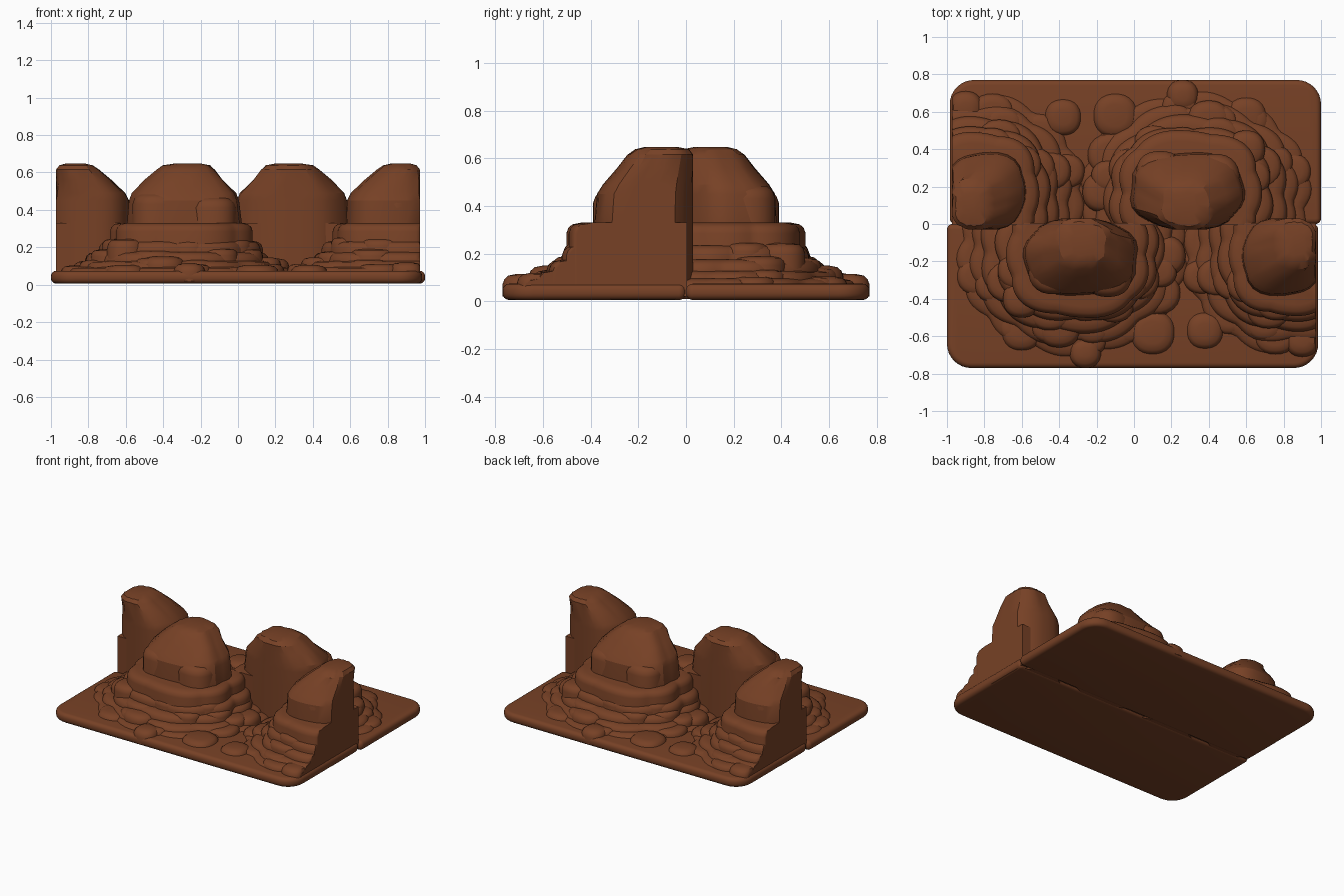
import bpy, bmesh, math, random

if "Cube" in bpy.data.objects:
    bpy.data.objects.remove(bpy.data.objects["Cube"])

random.seed(4)
rock = bpy.data.materials.new("red_brown_rock")
rock.diffuse_color = (0.185, 0.053, 0.019, 1)
rock.use_nodes = True
rock.node_tree.nodes["Principled BSDF"].inputs["Base Color"].default_value = rock.diffuse_color


def finish(bm, name, angle=40):
    """Make the object plus its half-turn twin for the rear half."""
    bmesh.ops.recalc_face_normals(bm, faces=bm.faces[:])
    me = bpy.data.meshes.new(name)
    bm.to_mesh(me)
    bm.free()
    me.materials.append(rock)
    me.shade_smooth()
    me.set_sharp_from_angle(angle=math.radians(angle))
    for side, turn in (("front", 0), ("rear", math.pi)):
        ob = bpy.data.objects.new(f"{name}_{side}", me)
        ob.rotation_euler.z = turn
        bpy.context.collection.objects.link(ob)


def loft(bm, rings, n=2.0, lobes=0, depth=0.0, wall=0.0, seg=72, phase=0.0, rough=0.0):
    """Stack superellipse rings (z, x0, x1, y0, y1), clipped by the flat walls."""
    loops = []
    for z, x0, x1, y0, y1 in rings:
        loop = []
        for i in range(seg):
            a = math.tau * i / seg
            c, s = math.cos(a), math.sin(a)
            r = (abs(c) ** n + abs(s) ** n) ** (-1 / n)
            if lobes:
                r *= 1 - depth + depth * 1.3 * abs(math.sin(lobes * a / 2 + phase + 0.5 * math.sin(2 * a)))
            if z > 0.5:
                r *= 1 + random.uniform(-rough, rough)
            x = (x0 + x1) / 2 + (x1 - x0) / 2 * r * c
            y = (y0 + y1) / 2 + (y1 - y0) / 2 * r * s
            loop.append(bm.verts.new((max(-0.98, min(x, 0.973)), min(y, wall), z)))
        loops.append(loop)
    for a, b in zip(loops, loops[1:]):
        for i in range(seg):
            j = (i + 1) % seg
            bm.faces.new((a[i], a[j], b[j], b[i]))
    bm.faces.new(loops[0][::-1])
    bm.faces.new(loops[-1])


def slab_rings(x0, x1, y0, y1, top, soft=1.0):
    """Upright sides with a rounded upper rim."""
    prof = ((0, 0.02), (0, top - 0.045 * soft), (0.008, top - 0.022 * soft),
            (0.025, top - 0.007 * soft), (0.06, top))
    return [(z, x0 + d * soft, x1 - d * soft, y0 + d * soft, y1 - d * soft) for d, z in prof]


# ground slab with rounded outer corners and rim
bm = bmesh.new()
bmesh.ops.create_cube(bm, size=1)
for v in bm.verts:
    v.co.x = -1.0 if v.co.x < 0 else 0.985
    v.co.y = -0.77 if v.co.y < 0 else 0.0
    v.co.z = 0.006 if v.co.z < 0 else 0.074
for front, rad in ((True, 0.13), (False, 0.03)):
    es = [e for e in bm.edges if abs(e.verts[0].co.z - e.verts[1].co.z) > 0.05
          and (e.verts[0].co.y < -0.7) == front
          and abs(e.verts[0].co.y + 0.385) > 0.38]
    bmesh.ops.bevel(bm, geom=es, offset=rad, segments=8, affect='EDGES', profile=0.5)
rim = [e for e in bm.edges if abs(e.verts[0].co.z - e.verts[1].co.z) < 0.01]
bmesh.ops.bevel(bm, geom=rim, offset=0.028, segments=4, affect='EDGES', profile=0.5)
finish(bm, "ground_slab")

# tall peaks with a flat rear wall: (z, x0, x1, y0, y1)
W = 0.03
bm = bmesh.new()
loft(bm, [(0.01, -0.60, 0.03, -0.39, W), (0.33, -0.59, 0.02, -0.385, W),
          (0.45, -0.58, 0.005, -0.375, W), (0.49, -0.565, -0.01, -0.35, W),
          (0.56, -0.49, -0.075, -0.285, W), (0.615, -0.435, -0.125, -0.245, W),
          (0.638, -0.40, -0.15, -0.21, 0.01), (0.648, -0.34, -0.2, -0.17, -0.04)],
     n=2.6, lobes=5, depth=0.05, wall=W, seg=30, phase=0.4, rough=0.05)
finish(bm, "middle_peak", 25)

bm = bmesh.new()
loft(bm, [(0.01, 0.575, 1.0, -0.39, W), (0.33, 0.58, 1.0, -0.385, W),
          (0.45, 0.585, 1.0, -0.375, W), (0.49, 0.605, 0.99, -0.35, W),
          (0.56, 0.68, 0.98, -0.285, W), (0.615, 0.745, 0.975, -0.245, W),
          (0.638, 0.775, 0.955, -0.21, 0.01), (0.648, 0.82, 0.92, -0.17, -0.04)],
     n=2.6, lobes=5, depth=0.04, wall=W, seg=30, phase=0.2, rough=0.05)
finish(bm, "side_peak", 25)

# shoulders leaning on the peaks: x centre, y centre, radius, height
bm = bmesh.new()
for cx, cy, r, h in ((-0.43, -0.24, 0.135, 0.49), (-0.14, -0.26, 0.13, 0.47),
                     (0.82, -0.24, 0.13, 0.49)):
    loft(bm, slab_rings(cx - r, cx + r, cy - r, cy + r, h, 1.3), 2.4, seg=28)
finish(bm, "peak_shoulders")

# stepped ledges: x0, x1, y0, y1, top, squareness, lobes
middle = [(-0.68, 0.08, -0.50, 0.17, 0.33, 2.6, 7), (-0.74, 0.13, -0.52, 0.24, 0.235, 2.4, 9),
          (-0.82, 0.16, -0.585, 0.30, 0.175, 2.2, 9), (-0.88, 0.23, -0.65, 0.34, 0.128, 2.1, 11),
          (-0.95, 0.29, -0.71, 0.38, 0.095, 2.0, 13)]
side = [(0.51, 1.13, -0.49, 0.17, 0.33, 2.6, 7), (0.45, 1.19, -0.52, 0.24, 0.235, 2.4, 8),
        (0.40, 1.24, -0.575, 0.30, 0.175, 2.2, 9), (0.33, 1.30, -0.64, 0.34, 0.128, 2.1, 11),
        (0.26, 1.36, -0.70, 0.38, 0.095, 2.0, 12)]
for label, tiers in (("middle", middle), ("side", side)):
    for k, (x0, x1, y0, y1, top, n, lobes) in enumerate(tiers):
        bm = bmesh.new()
        loft(bm, slab_rings(x0, x1, y0, y1, top), n, lobes, 0.045, 0.005, 120, k * 0.7)
        finish(bm, f"{label}_ledge_{k + 1}")

# broad boulders fringing the ledges
bm = bmesh.new()
for tiers in (middle, side):
    for k, (x0, x1, y0, y1, top, n, lobes) in enumerate(tiers[1:], 1):
        count = 3 + k // 2
        for i in range(count):
            a = math.pi + math.pi * (i + 0.5 + random.uniform(-0.3, 0.3)) / count
            r = random.uniform(0.08, 0.12)
            cx = (x0 + x1) / 2 + ((x1 - x0) / 2 - r) * math.cos(a)
            cy = (y0 + y1) / 2 + ((y1 - y0) / 2 - r) * math.sin(a)
            if cx < 0.92 and cy < -0.08:
                h = top + random.uniform(0.0, 0.02)
                loft(bm, slab_rings(cx - r * 1.15, cx + r * 1.15, cy - r, cy + r, h, 0.8), 2.2, seg=24)
for cx, cy, r, h in ((-0.26, -0.685, 0.085, 0.115), (-0.40, -0.54, 0.12, 0.15),
                     (0.17, -0.17, 0.105, 0.14), (0.10, -0.58, 0.12, 0.105),
                     (-0.6, -0.57, 0.11, 0.105), (0.38, -0.57, 0.1, 0.105),
                     (0.9, -0.62, 0.09, 0.12), (-0.6, -0.4, 0.1, 0.245)):
    loft(bm, slab_rings(cx - r, cx + r, cy - r, cy + r, h), 2.3, seg=28)
finish(bm, "fringe_boulders")
